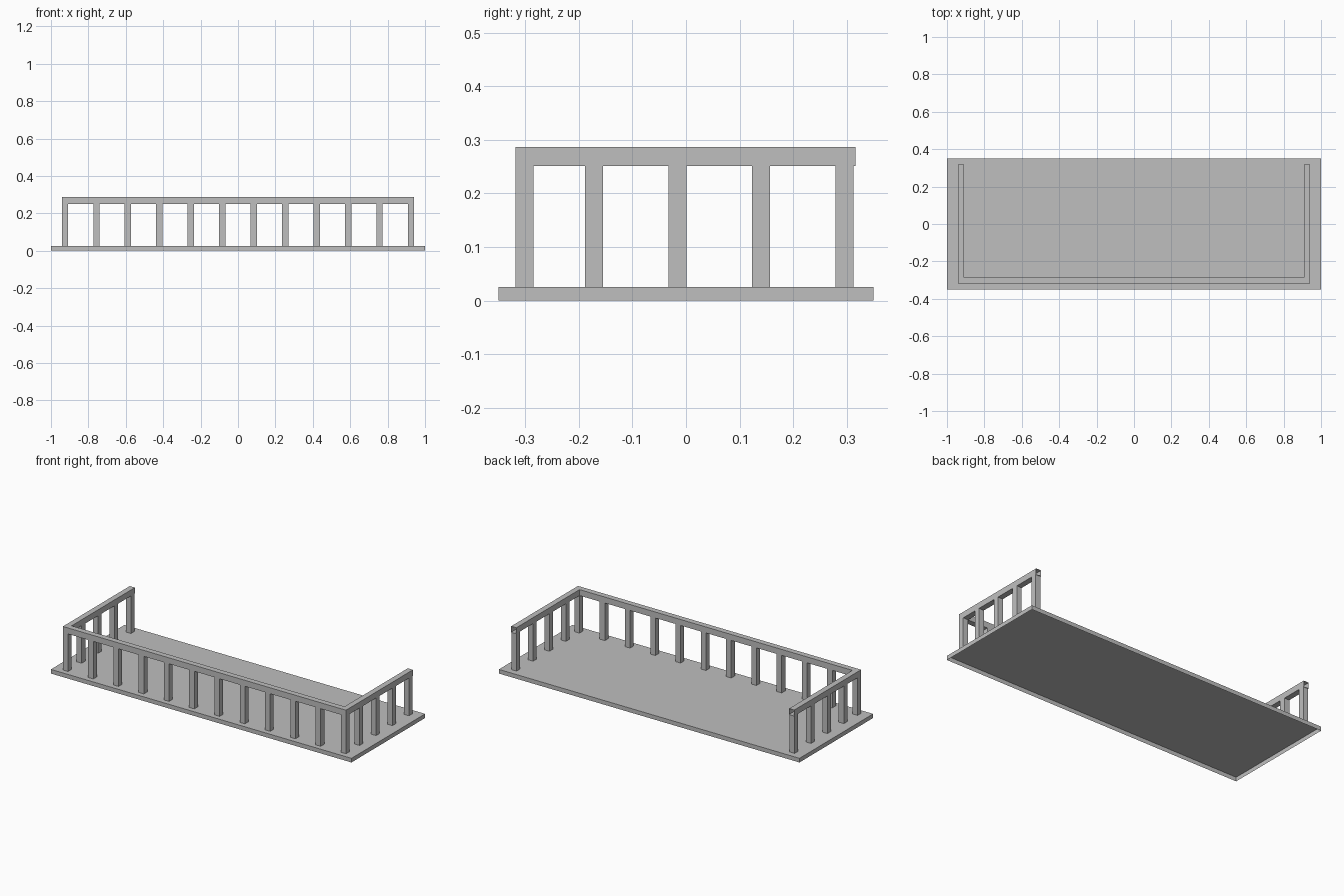
import bpy
import bmesh

cube = bpy.data.objects.get("Cube")
if cube:
    bpy.data.objects.remove(cube, do_unlink=True)

grey = bpy.data.materials.new("plain_grey")
grey.use_nodes = True
COLOUR = (0.52, 0.52, 0.52, 1)
grey.diffuse_color = COLOUR
grey.node_tree.nodes["Principled BSDF"].inputs["Base Color"].default_value = COLOUR

DECK_TOP, RAIL_LOW, RAIL_TOP = 0.025, 0.251, 0.287
POST = 0.034


def finish(name, bm):
    mesh = bpy.data.meshes.new(name)
    bm.to_mesh(mesh)
    bm.free()
    mesh.materials.append(grey)
    obj = bpy.data.objects.new(name, mesh)
    bpy.context.collection.objects.link(obj)
    return obj


def box(name, lo, hi, open_side=None):
    """Box between two corners; open_side gives the normal of faces left out."""
    bm = bmesh.new()
    bmesh.ops.create_cube(bm, size=1)
    for v in bm.verts:
        v.co = [a if c < 0 else b for c, a, b in zip(v.co, lo, hi)]
    bm.normal_update()
    if open_side:
        gone = [f for f in bm.faces if f.normal.dot(open_side) > 0.9]
        bmesh.ops.delete(bm, geom=gone, context="FACES_ONLY")
    return finish(name, bm)


# Deck: a shallow tray, open underneath
box("deck", (-1, -0.35, 0), (1, 0.35, DECK_TOP), (0, 0, -1))

# Handrail: square tube swept round three sides, open at its back ends
bm = bmesh.new()
outer, inner = (0.942, -0.319), (0.908, -0.285)
back = 0.317
rings = []
for side, end in ((-1, True), (-1, False), (1, False), (1, True)):
    ring = []
    for (x, y), z in ((outer, RAIL_LOW), (outer, RAIL_TOP),
                      (inner, RAIL_TOP), (inner, RAIL_LOW)):
        ring.append(bm.verts.new((side * x, back if end else y, z)))
    rings.append(ring)
for a, b in zip(rings, rings[1:]):
    for i in range(4):
        j = (i + 1) % 4
        bm.faces.new((a[i], a[j], b[j], b[i]))
bmesh.ops.recalc_face_normals(bm, faces=bm.faces)
finish("handrail", bm)


def post(name, x, y):
    h = POST / 2
    box(name, (x - h, y - h, DECK_TOP), (x + h, y + h, RAIL_LOW))


# Front posts, including both corners
COUNT = 12
for i in range(COUNT):
    post(f"front_post_{i + 1}", 0.925 * (2 * i / (COUNT - 1) - 1), -0.302)

# Side posts on both ends
for label, x in (("left", 0.925), ("right", -0.925)):
    for i, y in enumerate((-0.172, -0.016, 0.14, 0.296)):
        post(f"{label}_post_{i + 1}", x, y)
